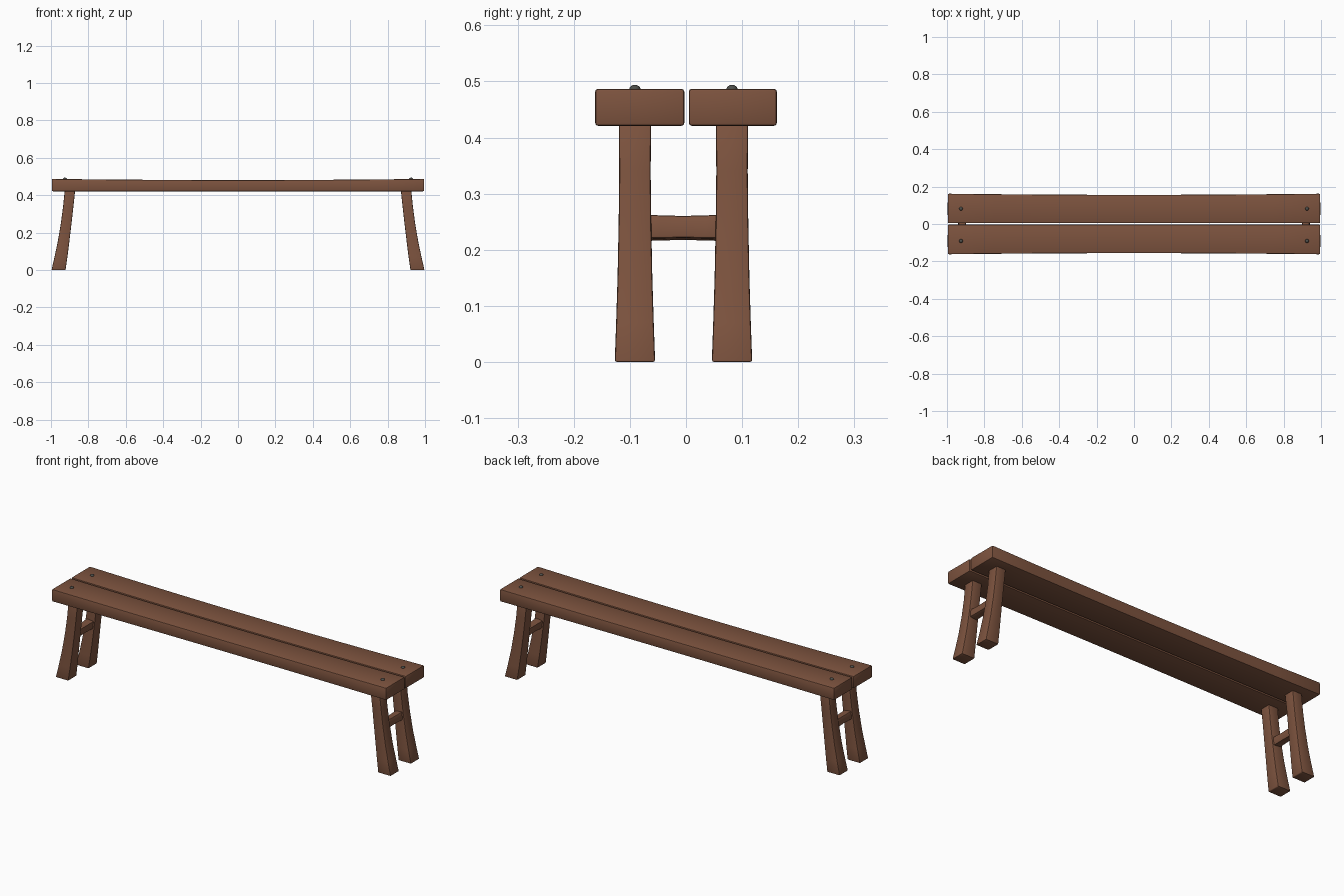
import bpy, bmesh, math
from mathutils import Vector

if "Cube" in bpy.data.objects:
    bpy.data.objects.remove(bpy.data.objects["Cube"])


def material(name, col):
    m = bpy.data.materials.new(name)
    m.diffuse_color = (*col, 1)
    m.use_nodes = True
    m.node_tree.nodes["Principled BSDF"].inputs["Base Color"].default_value = m.diffuse_color
    return m


WOOD = material("brown wood", (0.205, 0.087, 0.049))
IRON = material("dark iron", (0.075, 0.078, 0.07))


def finish(bm, name, mat, angle=40):
    me = bpy.data.meshes.new(name)
    bm.to_mesh(me)
    bm.free()
    me.materials.append(mat)
    ob = bpy.data.objects.new(name, me)
    bpy.context.collection.objects.link(ob)
    bpy.ops.object.select_all(action='DESELECT')
    ob.select_set(True)
    bpy.context.view_layer.objects.active = ob
    bpy.ops.object.shade_smooth_by_angle(angle=math.radians(angle))
    return ob


def loft(name, rings, bevel):
    """Timber: skin four-cornered rings, cap the ends, round the long edges."""
    bm = bmesh.new()
    vs = [[bm.verts.new(p) for p in r] for r in rings]
    for a, b in zip(vs, vs[1:]):
        for i in range(4):
            j = (i + 1) % 4
            bm.faces.new((a[i], a[j], b[j], b[i]))
    bm.faces.new(vs[0])
    bm.faces.new(vs[-1])
    bmesh.ops.recalc_face_normals(bm, faces=bm.faces)
    sharp = [e for e in bm.edges if e.calc_face_angle() > math.radians(50)]
    bmesh.ops.bevel(bm, geom=sharp, offset=bevel, segments=2, profile=0.5,
                    affect='EDGES', clamp_overlap=True)
    return finish(bm, name, WOOD)


# seat planks, slightly worn down towards the middle
for name, y0, y1 in (("front_plank", -0.162, -0.003), ("rear_plank", 0.005, 0.162)):
    rings = []
    for i in range(9):
        x = -0.995 + 1.99 * i / 8
        wear = 0.006 * (1 - x * x)
        a = y0 + (wear if y0 < -0.1 else 0)
        b = y1 - (wear if y1 > 0.1 else 0)
        top = 0.487 - wear
        rings.append([(x, a, 0.421), (x, b, 0.421), (x, b, top), (x, a, top)])
    loft(name, rings, 0.005)

# leg profile: height, inner |x|, outer |x|, half width in y
LEG = [(0.0, 0.922, 0.997, 0.036), (0.07, 0.912, 0.981, 0.0335),
       (0.15, 0.902, 0.964, 0.031), (0.25, 0.890, 0.947, 0.029),
       (0.34, 0.880, 0.935, 0.028), (0.44, 0.869, 0.925, 0.029)]

for side, s in (("left", -1), ("right", 1)):
    for row, yc in (("front", -0.091), ("rear", 0.082)):
        # splayed leg
        rings = [[(s * xi, yc - h, z), (s * xo, yc - h, z),
                  (s * xo, yc + h, z), (s * xi, yc + h, z)]
                 for z, xi, xo, h in LEG]
        loft(f"{side}_{row}_leg", rings, 0.004)

        # domed nail head
        bm = bmesh.new()
        bmesh.ops.create_uvsphere(bm, u_segments=12, v_segments=8, radius=0.01)
        bmesh.ops.scale(bm, vec=Vector((1, 1, 0.8)), verts=bm.verts)
        bmesh.ops.translate(bm, vec=Vector((s * 0.925, yc, 0.486)), verts=bm.verts)
        finish(bm, f"{side}_{row}_nail", IRON)

    # stretcher between the two legs, tilted with the splay, thinner mid-span
    rings = []
    for y, t in ((-0.085, 0), (-0.045, 0.001), (-0.005, 0.002), (0.035, 0.001), (0.076, 0)):
        hx, hz = 0.021 - t, 0.0215 - t
        ring = []
        for dx, dz in ((-hx, -hz), (hx, -hz), (hx, hz), (-hx, hz)):
            ring.append((s * (0.92 + dx - 0.12 * dz), y, 0.239 + dz + 0.12 * dx))
        rings.append(ring)
    loft(f"{side}_stretcher", rings, 0.004)
